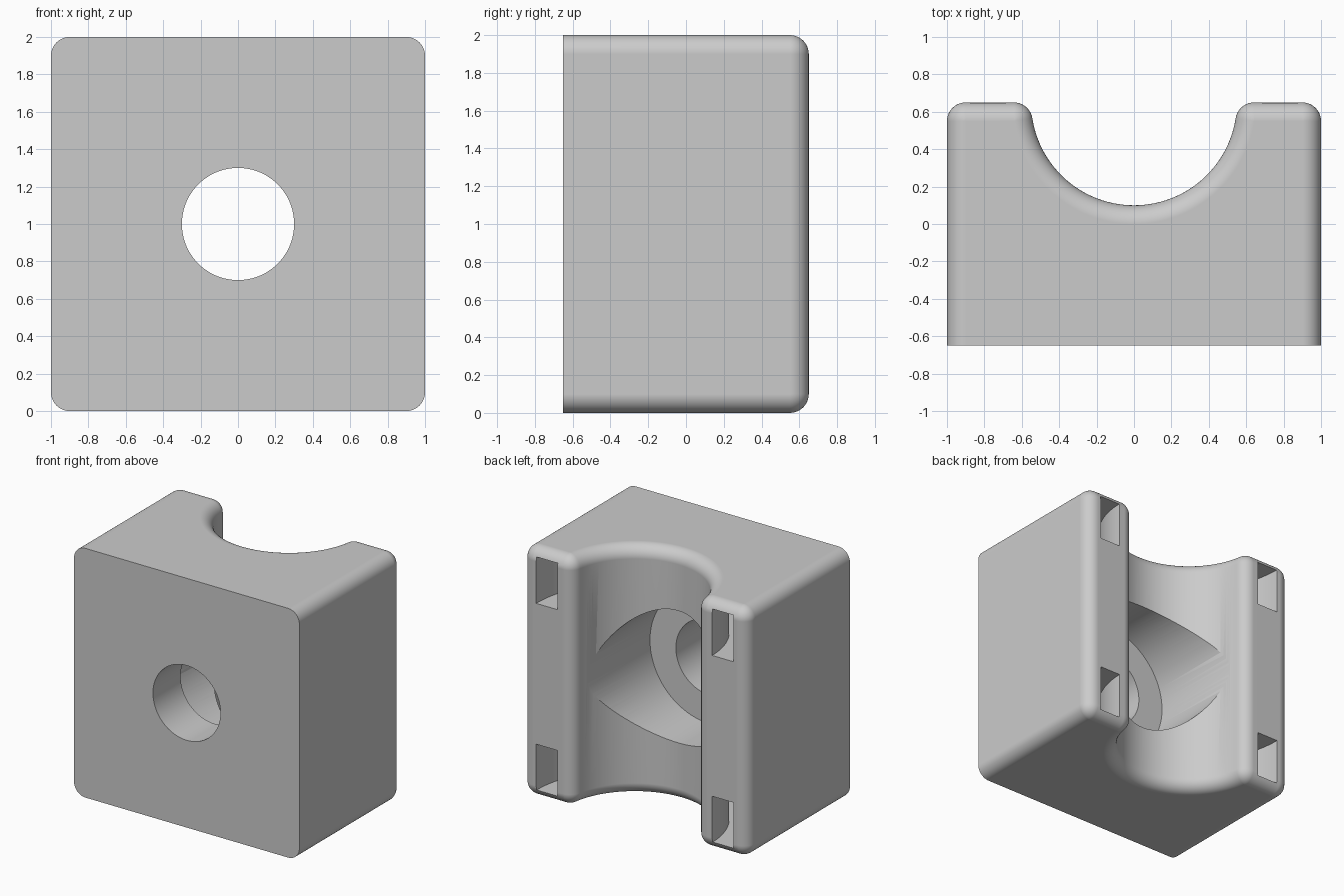
import bpy, bmesh
from math import sin, cos, pi, sqrt, atan2

cube = bpy.data.objects.get("Cube")
if cube:
    bpy.data.objects.remove(cube, do_unlink=True)

W, D, H = 1.0, 0.65, 2.0       # half width, half depth, height
ROUND, GROOVE = 0.1, 0.55      # edge rounding and groove radius

grey = bpy.data.materials.new("plain_grey")
grey.use_nodes = True
grey.diffuse_color = (0.6, 0.6, 0.6, 1)
grey.node_tree.nodes["Principled BSDF"].inputs["Base Color"].default_value = (0.6, 0.6, 0.6, 1)


def arc(cx, cy, r, start, end, n):
    step = (end - start) / n
    return [(cx + r * cos(start + i * step), cy + r * sin(start + i * step)) for i in range(n + 1)]


def outline(inset):
    """Block cross-section, shrunk by inset on all sides but the flat front."""
    r = ROUND - inset
    lip_x = sqrt((GROOVE + ROUND) ** 2 - ROUND ** 2)
    tilt = atan2(ROUND, lip_x)
    half = [(W - inset, -D)]
    half += arc(W - ROUND, D - ROUND, r, 0, pi / 2, 10)
    half += arc(lip_x, D - ROUND, r, pi / 2, pi - tilt, 10)
    half += arc(0, D, GROOVE + inset, -tilt, -pi / 2, 32)[1:]
    return half + [(-x, y) for x, y in reversed(half[:-1])]


def loft(name, rings, closed=False):
    """Skin a list of rings of 3D points; cap the ends unless closed."""
    bm = bmesh.new()
    loops = [[bm.verts.new(p) for p in ring] for ring in rings]
    pairs = list(zip(loops, loops[1:]))
    if closed:
        pairs.append((loops[-1], loops[0]))
    else:
        bm.faces.new(loops[0])
        bm.faces.new(loops[-1])
    for a, b in pairs:
        for i in range(len(a)):
            j = (i + 1) % len(a)
            bm.faces.new((a[i], a[j], b[j], b[i]))
    bmesh.ops.remove_doubles(bm, verts=bm.verts, dist=1e-5)
    bmesh.ops.recalc_face_normals(bm, faces=bm.faces)
    mesh = bpy.data.meshes.new(name)
    bm.to_mesh(mesh)
    bm.free()
    mesh.materials.append(grey)
    obj = bpy.data.objects.new(name, mesh)
    bpy.context.collection.objects.link(obj)
    return obj


# Rounded block with the half-round groove
steps = 10
levels = [(ROUND * (1 - sin(t)), ROUND * (1 - cos(t)))
          for t in (i * pi / 2 / steps for i in range(steps + 1))]
levels = [(d, z) for d, z in levels]
levels += [(d, H - z) for d, z in reversed(levels)]
block = loft("clamp_block", [[(x, y, z) for x, y in outline(d)] for d, z in levels])


# Bolt hole and its wide recess
def bore(name, r, y0, y1):
    circle = arc(0, H / 2, r, 0, 2 * pi, 96)[:-1]
    return loft(name, [[(x, y, z) for x, z in circle] for y in (y0, y1)])


cutters = [bore("bolt_hole_cutter", 0.3, -0.8, 0.5), bore("recess_cutter", 0.53, -0.3, 0.9)]

# Curved strap tunnels that run around the groove
for name, z in (("lower", 0.25), ("upper", H - 0.25)):
    rings = []
    for i in range(-2, 51):
        a = pi + pi * min(max(i, 0), 48) / 48
        extra = 0.2 if i in (-2, 50) else 0
        if i in (-1, 49):
            continue
        rings.append([(r * cos(a), D + r * sin(a) + extra, z + h)
                      for r, h in ((0.6875, -0.185), (0.875, -0.185), (0.875, 0.185), (0.6875, 0.185))])
    cutters.append(loft(name + "_strap_tunnel_cutter", rings))

bpy.context.view_layer.objects.active = block
block.select_set(True)
for cutter in cutters:
    cutter.hide_render = True
    cut = block.modifiers.new("cut", 'BOOLEAN')
    cut.operation, cut.solver, cut.object = 'DIFFERENCE', 'EXACT', cutter
    bpy.ops.object.modifier_apply(modifier=cut.name)
    bpy.data.objects.remove(cutter, do_unlink=True)

# Smooth curves, sharp creases, flat large faces
bpy.ops.object.select_all(action='DESELECT')
block.select_set(True)
bpy.ops.object.shade_smooth_by_angle(angle=pi / 6)
flat = block.modifiers.new("flat_faces", 'WEIGHTED_NORMAL')
flat.keep_sharp = True
